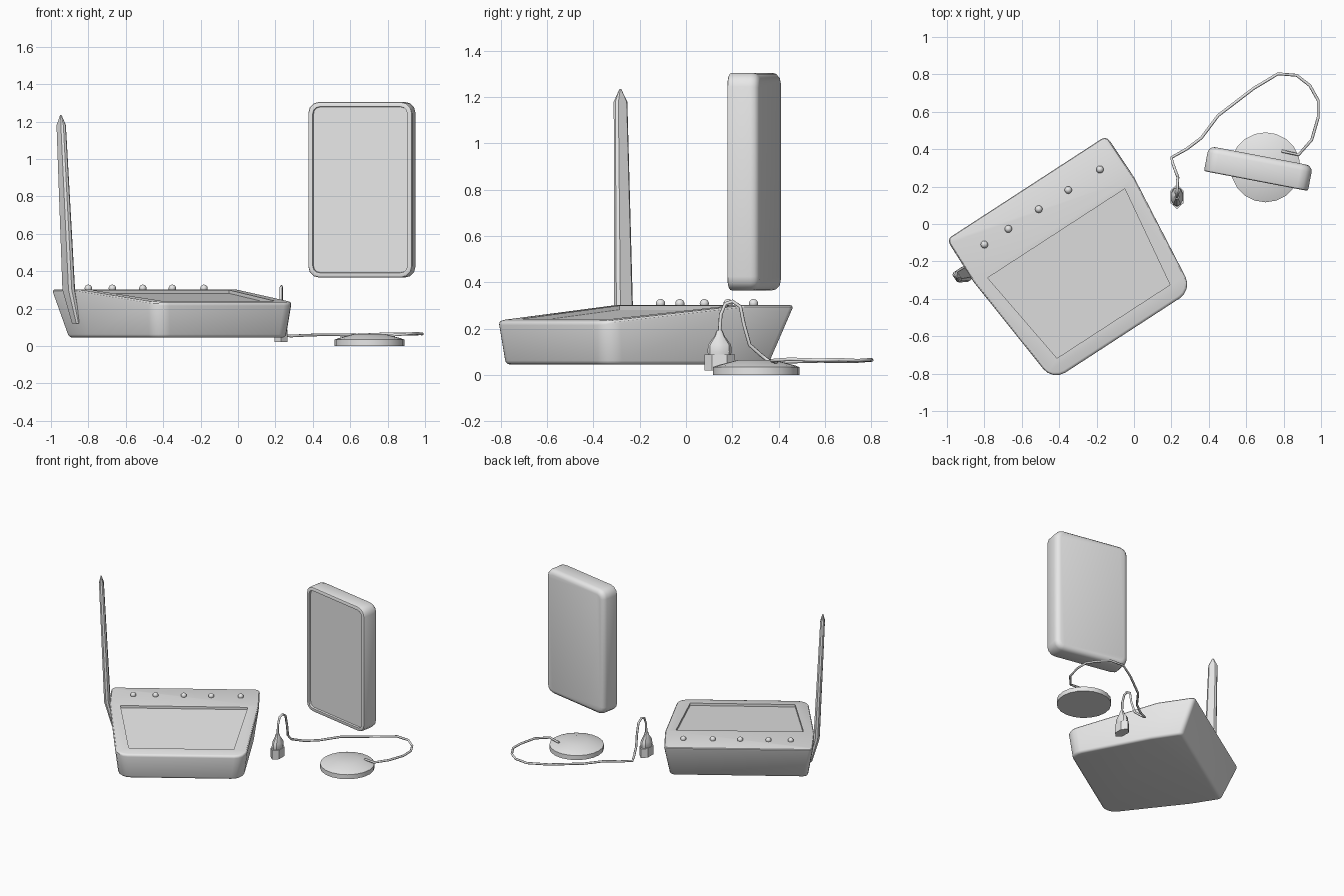
import bpy, bmesh, math
from mathutils import Vector

cube = bpy.data.objects.get("Cube")
if cube:
    bpy.data.objects.remove(cube, do_unlink=True)

grey = bpy.data.materials.new("light_grey")
grey.diffuse_color = (0.8, 0.8, 0.8, 1)
grey.use_nodes = True
bsdf = next(n for n in grey.node_tree.nodes if n.type == 'BSDF_PRINCIPLED')
bsdf.inputs["Base Color"].default_value = (0.8, 0.8, 0.8, 1)


def make(name, bm, loc=(0, 0, 0), turn=0, smooth=True):
    """Turn a bmesh into a placed object."""
    bmesh.ops.recalc_face_normals(bm, faces=bm.faces[:])
    mesh = bpy.data.meshes.new(name)
    bm.to_mesh(mesh)
    bm.free()
    mesh.materials.append(grey)
    ob = bpy.data.objects.new(name, mesh)
    bpy.context.collection.objects.link(ob)
    ob.location = loc
    ob.rotation_euler.z = math.radians(turn)
    if smooth:
        shade(ob)
    return ob


def shade(ob):
    bpy.ops.object.select_all(action='DESELECT')
    ob.select_set(True)
    bpy.context.view_layer.objects.active = ob
    bpy.ops.object.shade_smooth_by_angle(angle=math.radians(32))


def loft(rings):
    """Skin a stack of equal-length rings and cap both ends."""
    bm = bmesh.new()
    rows = [[bm.verts.new(p) for p in r] for r in rings]
    n = len(rows[0])
    for a, b in zip(rows, rows[1:]):
        for i in range(n):
            j = (i + 1) % n
            bm.faces.new((a[i], a[j], b[j], b[i]))
    bm.faces.new(rows[0][::-1])
    bm.faces.new(rows[-1])
    bmesh.ops.recalc_face_normals(bm, faces=bm.faces[:])
    return bm


def ellipse(n, rx, ry, z, phase=0.0):
    return [(rx * math.cos(phase + math.tau * i / n),
             ry * math.sin(phase + math.tau * i / n), z) for i in range(n)]


def bevel(bm, test, offset, segments):
    edges = [e for e in bm.edges if test(e)]
    bmesh.ops.bevel(bm, geom=edges, offset=offset, offset_type='OFFSET',
                    segments=segments, profile=0.5, affect='EDGES')


# Console: tapered body with a flat rear strip and a sloping front
HOME, TURN = (-0.315, -0.205, 0), 33


def outline(stations):
    right = [(w, v, z) for w, v, z in stations]
    return right + [(-w, v, z) for w, v, z in reversed(right)]


top = outline([(0.447, -0.468, 0.232), (0.515, 0.21, 0.302), (0.512, 0.482, 0.302)])
base = outline([(0.425, -0.445, 0.045), (0.475, 0.15, 0.045), (0.472, 0.375, 0.045)])
bm = loft([base, top])
bm.verts.ensure_lookup_table()
bmesh.ops.connect_verts(bm, verts=[bm.verts[7], bm.verts[10]])


def upright(e):
    d = (e.verts[0].co - e.verts[1].co).normalized()
    return abs(d.z) > 0.7


def rim(e):
    a, b = [abs(f.normal.z) for f in e.link_faces]
    return max(a, b) > 0.9 and min(a, b) < 0.75


bevel(bm, lambda e: upright(e) and min(v.co.y for v in e.verts) < -0.3, 0.08, 4)
bevel(bm, lambda e: upright(e) and max(v.co.y for v in e.verts) > 0.4, 0.03, 3)
bm.normal_update()
bevel(bm, rim, 0.017, 3)
console = make("console_body", bm, HOME, TURN, False)


# Screen recess in the sloping face
def screen_ring(lift):
    return [(p, v, 0.302 - (0.21 - v) * 0.1035 + lift) for p, v in
            ((0.437, 0.185), (-0.437, 0.185), (-0.36, -0.377), (0.36, -0.377))]


cutter = make("screen_cutter", loft([screen_ring(-0.018), screen_ring(0.1)]), HOME, TURN, False)
cutter.hide_render = True
cut = console.modifiers.new("screen_recess", 'BOOLEAN')
cut.operation, cut.solver, cut.object = 'DIFFERENCE', 'EXACT', cutter
bpy.context.view_layer.update()
bpy.context.view_layer.objects.active = console
bpy.ops.object.modifier_apply(modifier=cut.name)
bpy.data.objects.remove(cutter, do_unlink=True)
shade(console)

# Row of round buttons on the rear strip
c, s = math.cos(math.radians(TURN)), math.sin(math.radians(TURN))
for i, p in enumerate((-0.355, -0.202, -0.008, 0.18, 0.382)):
    bm = bmesh.new()
    bmesh.ops.create_uvsphere(bm, u_segments=12, v_segments=8, radius=0.02)
    v = 0.344
    make(f"button_{i + 1}", bm, (HOME[0] + p * c - v * s, HOME[1] + p * s + v * c, 0.308))


# Antenna: chamfered blade leaning outward, bent in at its foot
def blade(p, v, z, t, w):
    k = 0.3 * t
    t, w = t / 2, w / 2
    return [(p + a, v + b, z) for a, b in
            ((t, w - k), (t - k, w), (k - t, w), (-t, w - k),
             (-t, k - w), (k - t, -w), (t - k, -w), (t, k - w))]


make("antenna", loft([blade(-0.484, 0.262, 0.12, 0.03, 0.06),
                      blade(-0.530, 0.267, 0.30, 0.042, 0.085),
                      blade(-0.571, 0.278, 1.18, 0.032, 0.062),
                      blade(-0.573, 0.278, 1.235, 0.006, 0.008)]), HOME, TURN)

# Standing display panel with rounded corners and an inset screen
bm = bmesh.new()
bmesh.ops.create_cube(bm, size=1)
bmesh.ops.scale(bm, vec=(0.566, 0.137, 0.94), verts=bm.verts[:])
bevel(bm, lambda e: abs((e.verts[0].co - e.verts[1].co).normalized().y) > 0.9, 0.06, 3)
bm.normal_update()


def face_rim(sign):
    def test(e):
        ys = [sign * f.normal.y for f in e.link_faces]
        return max(ys) > 0.9 and min(ys) < 0.3
    return test


bevel(bm, face_rim(1), 0.035, 3)
bm.normal_update()
bevel(bm, face_rim(-1), 0.01, 2)
bm.normal_update()
front = max((f for f in bm.faces if f.normal.y < -0.9), key=lambda f: f.calc_area())
bmesh.ops.inset_region(bm, faces=[front], thickness=0.016, depth=0)
bmesh.ops.inset_region(bm, faces=[front], thickness=0.002, depth=0)
bmesh.ops.translate(bm, vec=(0, 0.015, 0), verts=front.verts[:])
make("display_panel", bm, (0.665, 0.297, 0.835), -10.8)

# Low round puck
make("puck", loft([ellipse(20, 0.187, 0.187, 0), ellipse(20, 0.187, 0.187, 0.034),
                   ellipse(20, 0.165, 0.165, 0.042), ellipse(20, 0.08, 0.08, 0.064)]),
     (0.703, 0.303, 0))

# Plug: elongated block with a tapered grip
half = math.pi / 2
make("plug_block", loft([ellipse(6, 0.04, 0.066, 0.02, half),
                         ellipse(6, 0.04, 0.066, 0.088, half)]), (0.23, 0.145, 0))
make("plug_grip", loft([ellipse(10, rx, ry, z, half) for rx, ry, z in
                        ((0.032, 0.048, 0.08), (0.034, 0.052, 0.10), (0.033, 0.050, 0.13),
                         (0.018, 0.022, 0.168), (0.011, 0.013, 0.192))]), (0.23, 0.145, 0))

# Cable from the puck round to the plug
path = [(0.79, 0.39, 0.055), (0.88, 0.37, 0.062), (0.95, 0.45, 0.068), (0.985, 0.57, 0.064),
        (0.985, 0.66, 0.066), (0.94, 0.74, 0.062), (0.87, 0.795, 0.066), (0.77, 0.803, 0.064),
        (0.64, 0.725, 0.058), (0.45, 0.58, 0.06), (0.36, 0.46, 0.057), (0.28, 0.40, 0.053),
        (0.20, 0.355, 0.062), (0.207, 0.325, 0.085), (0.225, 0.275, 0.13), (0.235, 0.25, 0.22),
        (0.233, 0.235, 0.295), (0.232, 0.20, 0.318), (0.23, 0.17, 0.308),
        (0.23, 0.15, 0.26), (0.23, 0.145, 0.18)]
curve = bpy.data.curves.new("cable", 'CURVE')
curve.dimensions = '3D'
curve.bevel_depth = 0.008
curve.bevel_resolution = 1
curve.use_fill_caps = True
spline = curve.splines.new('POLY')
spline.points.add(len(path) - 1)
for pt, co in zip(spline.points, path):
    pt.co = (*co, 1)
    pt.radius = 1
curve.materials.append(grey)
cable = bpy.data.objects.new("cable", curve)
bpy.context.collection.objects.link(cable)
